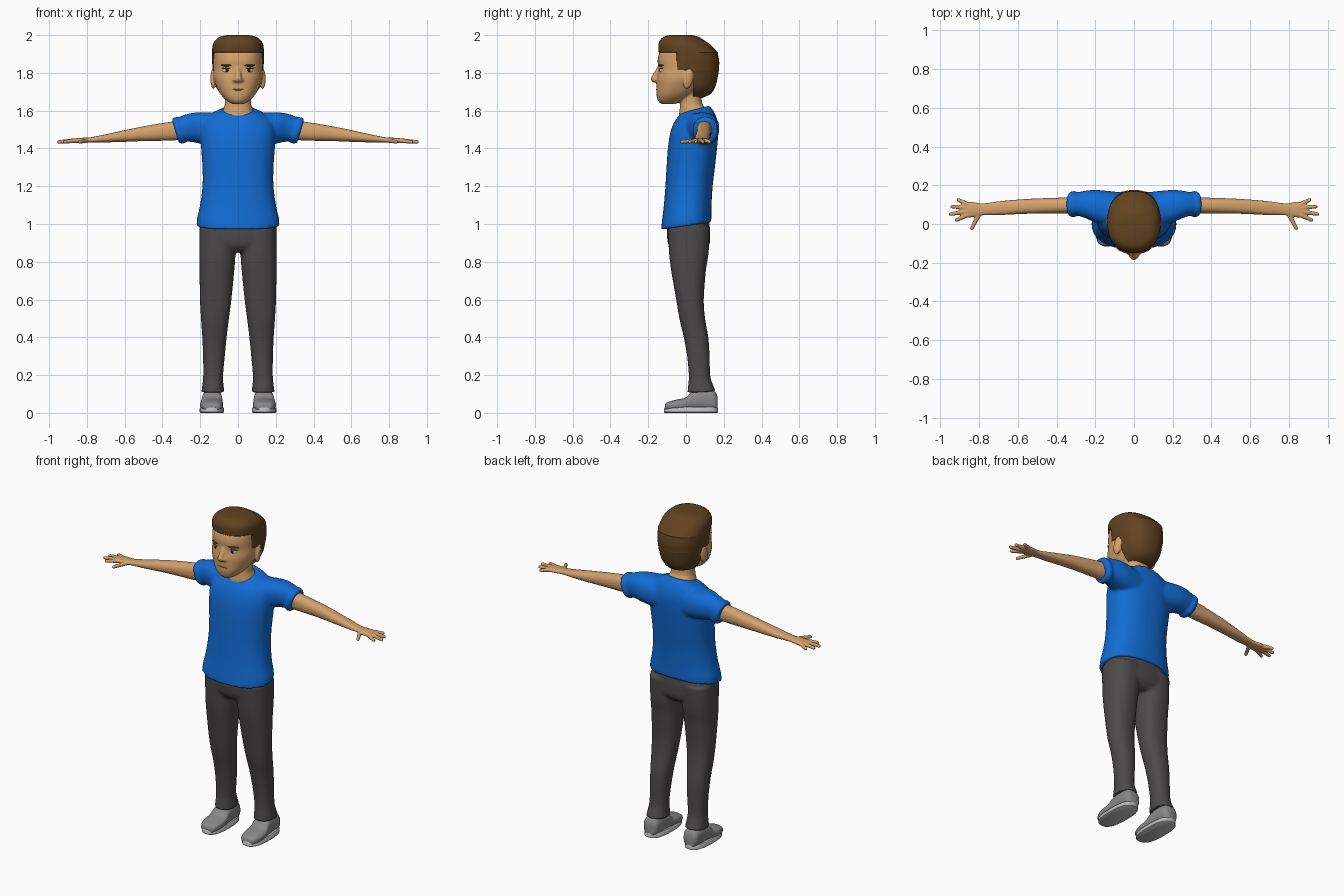
import bpy, bmesh, math
from mathutils import Matrix, Vector


def material(name, rgb):
    m = bpy.data.materials.new(name)
    m.diffuse_color = (*rgb, 1)
    return m


SKIN = material("skin", (0.66, 0.36, 0.15))
HAIR = material("hair_brown", (0.12, 0.055, 0.014))
BLUE = material("shirt_blue", (0.006, 0.15, 0.66))
DARK = material("trouser_grey", (0.075, 0.068, 0.072))
SHOE = material("shoe_grey", (0.25, 0.25, 0.25))
SOLE = material("sole_grey", (0.5, 0.5, 0.5))
WHITE = material("eye_white", (0.7, 0.68, 0.65))
BLACK = material("iris_dark", (0.02, 0.012, 0.008))
LIP = material("lip", (0.36, 0.14, 0.07))


def spline(rings, steps):
    """Catmull-Rom interpolation through the ring settings."""
    rings = [list(r) + [0] * (6 - len(r)) for r in rings]
    out = []
    for i in range(len(rings) - 1):
        p0, p1 = rings[max(i - 1, 0)], rings[i]
        p2, p3 = rings[i + 1], rings[min(i + 2, len(rings) - 1)]
        for s in range(steps):
            t = s / steps
            out.append([0.5 * (2 * b + (c - a) * t + (2 * a - 5 * b + 4 * c - d) * t * t
                               + (3 * b - a - 3 * c + d) * t ** 3)
                        for a, b, c, d in zip(p0, p1, p2, p3)])
    return out + [rings[-1]]


def loft(bm, rings, axis="z", side=1, power=2.3, n=40, steps=4, warp=None):
    """Closed skin over superellipse rings: (t, a0, a1, b0, b1, tilt)."""
    loops = []
    for t, a0, a1, b0, b1, tilt in spline(rings, steps):
        loop = []
        for k in range(n):
            ang = 2 * math.pi * k / n
            c, s = math.cos(ang), math.sin(ang)
            a = (a0 + a1) / 2 + (a1 - a0) / 2 * math.copysign(abs(c) ** (2 / power), c)
            db = (b1 - b0) / 2 * math.copysign(abs(s) ** (2 / power), s)
            b, u = (b0 + b1) / 2 + db, t + tilt * db
            p = Vector({"z": (a, b, u), "x": (u, a, b), "y": (a, u, b)}[axis])
            if warp:
                p = warp(p)
            p.x *= side
            loop.append(bm.verts.new(p))
        loops.append(loop)
    for l0, l1 in zip(loops, loops[1:]):
        for k in range(n):
            bm.faces.new((l0[k], l0[(k + 1) % n], l1[(k + 1) % n], l1[k]))
    bm.faces.new(loops[0])
    bm.faces.new(loops[-1])


def ball(bm, loc, size, rot=(0, 0, 0)):
    m = Matrix.Translation(loc)
    for angle, ax in zip(rot, "XYZ"):
        m = m @ Matrix.Rotation(angle, 4, ax)
    bmesh.ops.create_uvsphere(bm, u_segments=20, v_segments=12, radius=1,
                              matrix=m @ Matrix.Diagonal((*size, 1)))


def capsule(bm, p0, p1, r0, r1):
    p0, p1 = Vector(p0), Vector(p1)
    d = p1 - p0
    m = Matrix.Translation((p0 + p1) / 2) @ d.to_track_quat("Z", "Y").to_matrix().to_4x4()
    bmesh.ops.create_cone(bm, cap_ends=True, segments=16, radius1=r0, radius2=r1,
                          depth=d.length, matrix=m)
    ball(bm, p0, (r0,) * 3)
    ball(bm, p1, (r1,) * 3)


def finish(name, bm, mat, voxel=0, mirror=False, smooth=3):
    """Make the object; a voxel size fuses overlapping pieces into one skin."""
    bmesh.ops.recalc_face_normals(bm, faces=bm.faces)
    me = bpy.data.meshes.new(name)
    bm.to_mesh(me)
    bm.free()
    me.materials.append(mat)
    ob = bpy.data.objects.new(name, me)
    bpy.context.collection.objects.link(ob)
    bpy.ops.object.select_all(action="DESELECT")
    ob.select_set(True)
    bpy.context.view_layer.objects.active = ob
    if voxel:
        r = ob.modifiers.new("fuse", "REMESH")
        r.mode, r.voxel_size, r.use_smooth_shade = "VOXEL", voxel, True
        s = ob.modifiers.new("relax", "SMOOTH")
        s.factor, s.iterations = 0.5, smooth
    else:
        bpy.ops.object.shade_smooth_by_angle(angle=math.radians(45))
    if mirror:
        ob.modifiers.new("mirror", "MIRROR").use_clip = False
    return ob


def sym(rows):
    """Rings given by half width become left/right extents."""
    return [(r[0], -r[1], r[1], *r[2:]) for r in rows]


# Head, neck, nose and ears
bm = bmesh.new()
loft(bm, sym([(1.635, .03, -.13, -.06), (1.65, .056, -.147, -.02), (1.68, .087, -.156, .04),
              (1.72, .111, -.157, .09), (1.77, .129, -.156, .13), (1.82, .13, -.147, .14),
              (1.87, .131, -.15, .15), (1.92, .127, -.135, .13), (1.96, .09, -.1, .08)]))
loft(bm, sym([(1.54, .09, -.04, .10), (1.60, .08, -.036, .10, .2), (1.64, .069, -.03, .085),
              (1.72, .07, -.03, .08)]))
capsule(bm, (0, -.142, 1.825), (0, -.168, 1.768), .012, .019)
for s in (-1, 1):
    ball(bm, (s * .016, -.157, 1.762), (.014, .016, .012))
    ball(bm, (s * .131, .012, 1.768), (.014, .026, .056), (-.2, 0, s * .25))
finish("head", bm, SKIN, .006)

# Hair cap, cut back below the hairline and behind the ears
def hairline(p):
    front = -1 if p.z > 1.909 else (-.05 if p.z > 1.815 else .036)
    p.y = max(p.y, front)
    return p


bm = bmesh.new()
loft(bm, sym([(1.667, .06, -.14, .085), (1.69, .092, -.14, .132), (1.735, .12, -.14, .158),
              (1.81, .133, -.14, .174), (1.816, .134, -.14, .174), (1.86, .137, -.143, .176),
              (1.906, .138, -.145, .168), (1.911, .138, -.146, .166), (1.95, .133, -.146, .128),
              (1.975, .118, -.136, .092), (1.993, .092, -.115, .062), (2.0, .055, -.085, .03)]),
     warp=hairline, n=56)
finish("hair", bm, HAIR)

# Eyes, irises, brows and mouth
bits = [("eyes", WHITE, (.06, -.121, 1.812), (.023, .018, .012)),
        ("irises", BLACK, (.057, -.132, 1.812), (.011, .01, .011)),
        ("brows", HAIR, (.062, -.133, 1.84), (.031, .01, .006)),
        ("upper_lids", HAIR, (.06, -.127, 1.824), (.026, .014, .004))]
for name, mat, (x, y, z), size in bits:
    bm = bmesh.new()
    for s in (-1, 1):
        ball(bm, (s * x, y, z), size, (0, 0, s * .38))
    finish(name, bm, mat)
bm = bmesh.new()
ball(bm, (0, -.149, 1.711), (.038, .0105, .005))
finish("mouth", bm, LIP)

# Shirt: torso, sleeves and rolled cuffs
bm = bmesh.new()
loft(bm, sym([(.99, .219, -.132, .134, .15), (1.03, .217, -.127, .134, .1),
              (1.1, .201, -.117, .135), (1.2, .188, -.109, .141), (1.3, .188, -.103, .153),
              (1.4, .195, -.096, .164), (1.48, .198, -.084, .171), (1.54, .185, -.062, .168),
              (1.585, .14, -.036, .148, .1), (1.607, .088, -.026, .122, .25)]), n=48)
for s in (-1, 1):
    loft(bm, [(.08, -.03, .165, 1.4, 1.59, .2), (.2, .01, .176, 1.42, 1.59, .3),
              (.27, .038, .168, 1.435, 1.575, .3), (.33, .048, .155, 1.438, 1.55, .3)],
         "x", s)
    loft(bm, [(.302, .037, .17, 1.428, 1.567, .3), (.315, .035, .17, 1.425, 1.565, .3),
              (.332, .041, .163, 1.43, 1.556, .3)], "x", s)
finish("shirt", bm, BLUE, .008)

# Arms and spread hands
bm = bmesh.new()
loft(bm, [(.25, .06, .14, 1.45, 1.55), (.35, .055, .137, 1.442, 1.542),
          (.5, .054, .132, 1.439, 1.517), (.6, .051, .126, 1.435, 1.497),
          (.7, .046, .117, 1.432, 1.475), (.78, .045, .107, 1.431, 1.459),
          (.84, .034, .114, 1.428, 1.456), (.885, .036, .112, 1.428, 1.45)], "x")
fingers = [((.865, .103), (.907, .125)), ((.87, .086), (.94, .09)),
           ((.87, .064), (.949, .051)), ((.865, .045), (.917, .02)), ((.80, .052), (.838, -.022))]
for p, q in fingers:
    capsule(bm, (*p, 1.441), (*q, 1.435), .0125, .0095)
finish("arms", bm, SKIN, .0045, mirror=True, smooth=2)

# Trousers: hips and two legs
bm = bmesh.new()
loft(bm, sym([(1.03, .198, -.1, .122), (.95, .204, -.101, .128), (.89, .19, -.093, .124),
              (.85, .13, -.06, .09)]))
for s in (-1, 1):
    loft(bm, [(.98, .0, .204, -.096, .126), (.85, .012, .205, -.09, .12),
              (.75, .02, .204, -.078, .105), (.6, .035, .201, -.052, .094),
              (.5, .048, .196, -.035, .101), (.4, .06, .189, -.012, .118),
              (.3, .07, .185, .006, .125), (.2, .079, .184, .015, .128),
              (.15, .077, .188, .012, .142), (.11, .072, .194, .007, .158, .05)], "z", s)
finish("trousers", bm, DARK, .008)

# Shoes and soles
bm, bs = bmesh.new(), bmesh.new()
for s in (-1, 1):
    loft(bm, [(-.112, .115, .16, .012, .042), (-.1, .092, .184, .012, .056),
              (-.05, .079, .2, .012, .07), (0, .08, .198, .012, .082),
              (.035, .083, .192, .012, .115), (.1, .085, .188, .012, .125),
              (.15, .09, .183, .012, .115), (.167, .108, .167, .015, .085)], "y", s, 2.6)
    loft(bs, [(0, .08, .196, -.112, .165), (.004, .074, .203, -.117, .17),
              (.024, .074, .203, -.117, .17), (.03, .08, .197, -.112, .166)],
         "z", s, 2.6, steps=1)
finish("shoes", bm, SHOE)
finish("soles", bs, SOLE)
